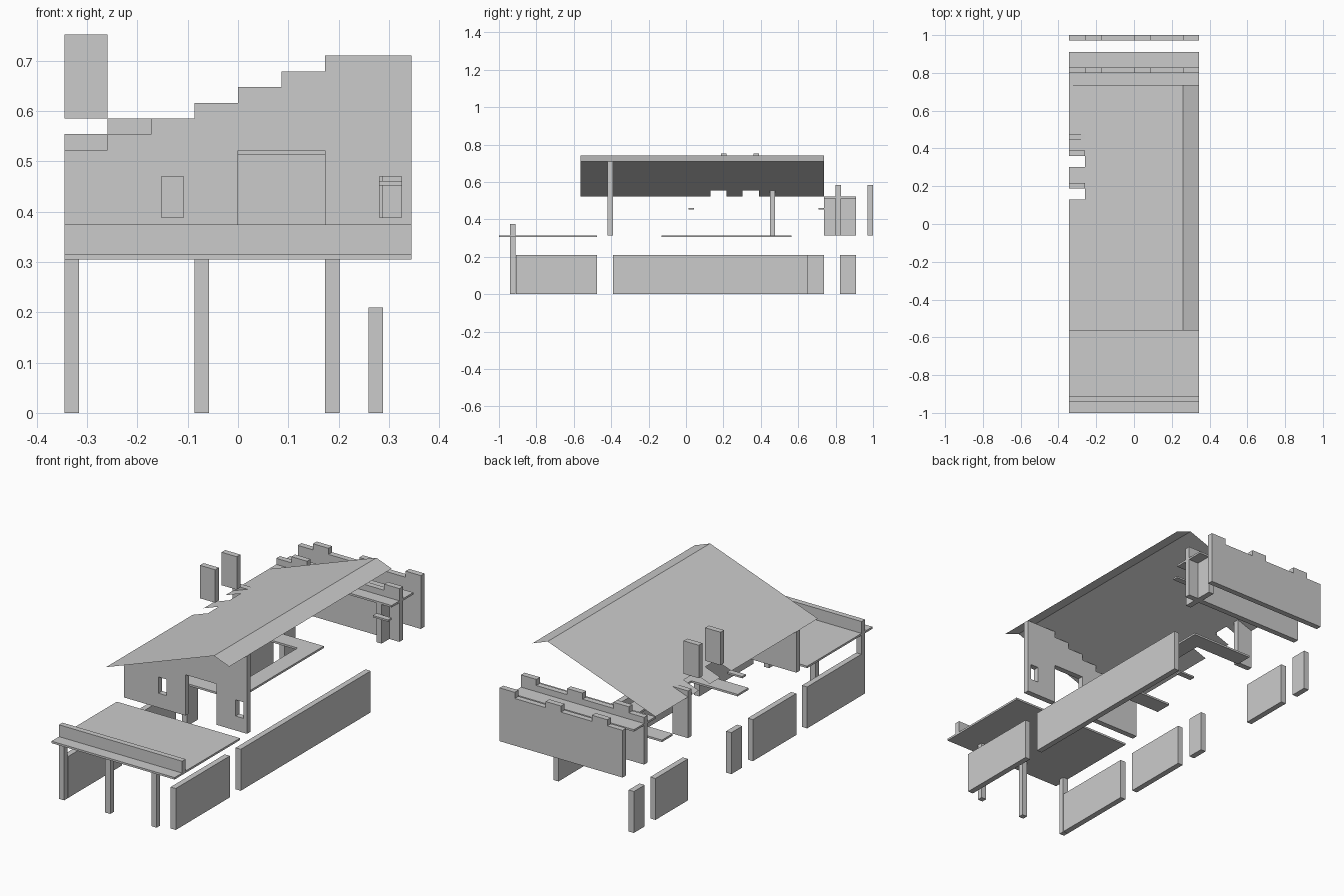
import bpy

if "Cube" in bpy.data.objects:
    bpy.data.objects.remove(bpy.data.objects["Cube"])

U = 0.0865            # horizontal module
T = 0.029             # wall thickness
X = 4 * U - 0.001     # half width


def mesh(name, verts, faces):
    me = bpy.data.meshes.new(name)
    me.from_pydata(verts, [], faces)
    me.update()
    ob = bpy.data.objects.new(name, me)
    bpy.context.collection.objects.link(ob)
    return ob


def box(name, x0, x1, y0, y1, z0, z1):
    v = [(x, y, z) for z in (z0, z1) for x, y in ((x0, y0), (x1, y0), (x1, y1), (x0, y1))]
    return mesh(name, v, [(3, 2, 1, 0), (4, 5, 6, 7), (0, 1, 5, 4),
                          (1, 2, 6, 5), (2, 3, 7, 6), (3, 0, 4, 7)])


def prism(name, pts, axis, a, b):
    """Extrude a closed outline: axis 'y' takes (x, z) points, axis 'z' takes (x, y)."""
    put = (lambda p, d: (p[0], d, p[1])) if axis == 'y' else (lambda p, d: (p[0], p[1], d))
    if axis == 'z':
        a, b = b, a
    n = len(pts)
    v = [put(p, a) for p in pts] + [put(p, b) for p in pts]
    f = [tuple(range(n)), tuple(range(2 * n - 1, n - 1, -1))]
    f += [(i, i + n, (i + 1) % n + n, (i + 1) % n) for i in range(n)]
    return mesh(name, v, f)


def cut(ob, x0, x1, y0, y1, z0, z1):
    c = box("cutter", x0, x1, y0, y1, z0, z1)
    c.hide_render = True
    m = ob.modifiers.new("opening", 'BOOLEAN')
    m.object, m.solver = c, 'EXACT'
    bpy.context.view_layer.objects.active = ob
    bpy.ops.object.modifier_apply(modifier=m.name)
    bpy.data.objects.remove(c)


# Ground floor side walls
for i, (a, b) in enumerate([(-.91, -.477), (-.39, -.043), (.043, .13), (.477, .737), (.823, .91)]):
    box(f"left_ground_wall_{i}", -X, -X + T, a, b, 0, .21)
for i, (a, b) in enumerate([(-.91, -.477), (-.39, .65)]):
    box(f"right_ground_wall_{i}", 3 * U, 3 * U + T, a, b, 0, .21)

# Front terrace with columns and parapet
box("terrace_floor", -X, X, -1, -.477, .305, .315)
box("terrace_parapet", -X, X, -.94, -.912, .315, .375)
for i, x in enumerate((-X, -U, 2 * U)):
    box(f"terrace_column_{i}", x, x + T, -.94, -.912, 0, .305)

# C-shaped gallery floor, open to the left
prism("gallery_floor", [(-3 * U, -.13), (U, -.13), (U, .563), (-3 * U, .563),
                        (-3 * U, .477), (0, .477), (0, -.043), (-3 * U, -.043)], 'z', .305, .315)

# Stepped front wall with doorway and two windows
outline = [(-X, .315), (0, .315), (0, .522), (2 * U, .522), (2 * U, .315), (X, .315), (X, .71)]
xs = [2 * U, U, 0, -U, -2 * U, -3 * U, -X]
for i, x in enumerate(xs):
    outline.append((x, .71 - .0313 * i))
    if i < 6:
        outline.append((x, .71 - .0313 * (i + 1)))
wall = prism("front_gable_wall", outline, 'y', -.42, -.391)
for x0, x1 in ((-.152, -.108), (.281, .325)):
    cut(wall, x0, x1, -.5, -.3, .388, .47)

# Thin asymmetric roof, with two notches along the left eave
ys = [-.563, .13, .217, .303, .39, .737]
verts = [(x, y, z) for x, z in ((-X, .523), (-3 * U, .554), (3 * U, .742), (X, .71)) for y in ys]
faces = []
for r in range(3):
    for c in range(5):
        if r == 0 and c in (1, 3):
            continue
        faces.append((r * 6 + c, (r + 1) * 6 + c, (r + 1) * 6 + c + 1, r * 6 + c + 1))
mesh("roof", verts, faces)

# Chimney panels, left wall piece and small lintels
for i, y in enumerate((.217, .39)):
    box(f"chimney_panel_{i}", -X, -3 * U, y - T, y, .585, .752)
box("left_wall_piece", -X, -3 * U, .448, .477, .315, .554)
box("left_lintel", -X, -3 * U, .014, .043, .452, .461)
box("right_lintel", 3 * U, X, .708, .737, .452, .461)

# Rear walkway, its supporting wall and the two battlement walls
box("rear_walkway", -X, X, .737, .91, .513, .523)
box("walkway_support", 3 * U, 3 * U + T, .737, .91, .315, .513)
top = [(X, .585), (3 * U, .585), (3 * U, .554), (U, .554), (U, .585), (0, .585), (0, .554),
       (-2 * U, .554), (-2 * U, .585), (-3 * U, .585), (-3 * U, .554), (-X, .554)]
for name, y in (("inner_battlement", .799), ("rear_battlement", .971)):
    prism(name, [(-X, .315), (X, .315)] + top, 'y', y, y + T)
